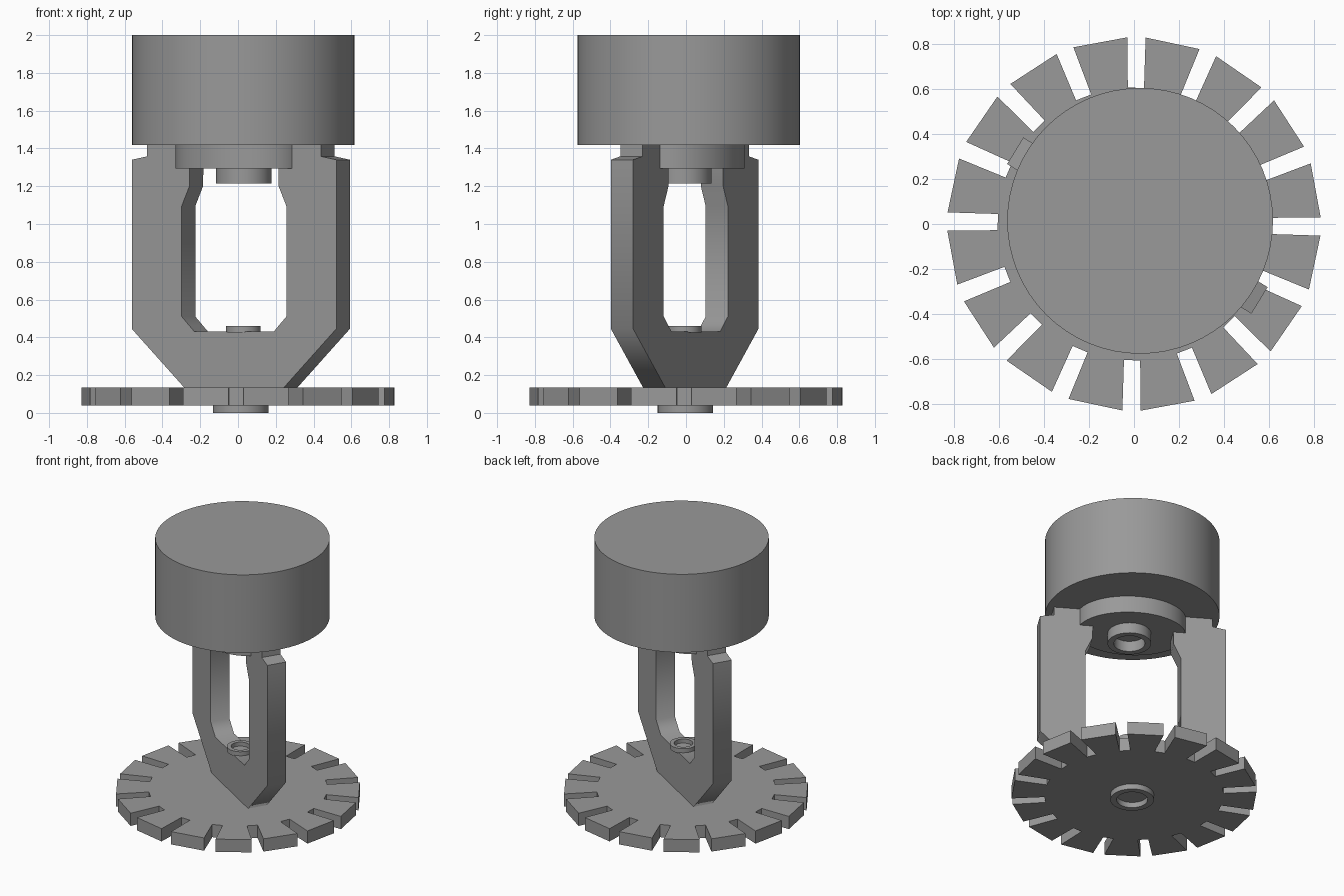
import bpy, bmesh
from math import cos, sin, pi, radians, sqrt
from mathutils import Vector

if "Cube" in bpy.data.objects:
    bpy.data.objects.remove(bpy.data.objects["Cube"])

PLATE_ANGLE = radians(-31.5)

metal = bpy.data.materials.new("dark_metal")
metal.diffuse_color = (0.32, 0.32, 0.32, 1)
metal.use_nodes = True
metal.node_tree.nodes["Principled BSDF"].inputs["Base Color"].default_value = metal.diffuse_color


def finish(bm, name, loc=(0, 0, 0), rot_z=0.0, smooth=0):
    bmesh.ops.recalc_face_normals(bm, faces=bm.faces)
    mesh = bpy.data.meshes.new(name)
    bm.to_mesh(mesh)
    bm.free()
    mesh.materials.append(metal)
    ob = bpy.data.objects.new(name, mesh)
    bpy.context.collection.objects.link(ob)
    ob.location = loc
    ob.rotation_euler.z = rot_z
    if smooth:
        bpy.ops.object.select_all(action='DESELECT')
        ob.select_set(True)
        bpy.context.view_layer.objects.active = ob
        bpy.ops.object.shade_smooth_by_angle(angle=radians(smooth))
    return ob


def extrude(name, points, vec, **kw):
    """Closed outline of 3D points, extruded along vec."""
    bm = bmesh.new()
    face = bm.faces.new([bm.verts.new(p) for p in points])
    out = bmesh.ops.extrude_face_region(bm, geom=[face], use_keep_orig=True)
    verts = [g for g in out['geom'] if isinstance(g, bmesh.types.BMVert)]
    bmesh.ops.translate(bm, vec=Vector(vec), verts=verts)
    return finish(bm, name, **kw)


def disc(name, x, y, z0, z1, ra, rb, rot=0.0, n=64):
    pts = [(ra * cos(2 * pi * i / n), rb * sin(2 * pi * i / n), z0) for i in range(n)]
    return extrude(name, pts, (0, 0, z1 - z0), loc=(x, y, 0), rot_z=rot, smooth=30)


def ring(name, x, y, z0, z1, r_out, r_in, n=48):
    bm = bmesh.new()
    section = [(r_in, z0), (r_out, z0), (r_out, z1), (r_in, z1)]
    loops = [[bm.verts.new((r * cos(2 * pi * i / n), r * sin(2 * pi * i / n), z))
              for i in range(n)] for r, z in section]
    for k in range(4):
        a, b = loops[k], loops[(k + 1) % 4]
        for i in range(n):
            j = (i + 1) % n
            bm.faces.new((a[i], a[j], b[j], b[i]))
    return finish(bm, name, loc=(x, y, 0), smooth=30)


# Large cap on top
disc("top_cap", 0.027, 0.014, 1.418, 2.0, 0.589, 0.589)

# Oval collar and hollow outlet under the cap
disc("collar", 0.02, -0.004, 1.293, 1.42, 0.37, 0.29, PLATE_ANGLE)
ring("outlet", 0.031, -0.012, 1.215, 1.30, 0.147, 0.105)

# Yoke frame: half profile mirrored into a U-shaped plate
half = [(0.31, 0.135), (0.635, 0.445), (0.635, 1.34), (0.54, 1.358), (0.54, 1.42),
        (0.272, 1.42), (0.277, 1.2), (0.325, 1.095), (0.325, 0.51), (0.246, 0.43)]
outline = half + [(-u, z) for u, z in reversed(half)]
extrude("yoke_frame", [(u, -0.069, z) for u, z in outline], (0, 0.138, 0),
        loc=(0.015, -0.007, 0), rot_z=PLATE_ANGLE, smooth=55)

# Slotted deflector disc with 16 flat-ended teeth
R, r_slot, teeth = 0.828, 0.605, 16
pts = []
for k in range(teeth):
    a = 2 * pi * k / teeth - radians(0.8)
    for r, w in ((R, -0.04), (r_slot, -0.036), (r_slot, 0.036), (R, 0.04)):
        u = sqrt(r * r - w * w)
        pts.append((u * cos(a) - w * sin(a), u * sin(a) + w * cos(a), 0.04))
extrude("deflector", pts, (0, 0, 0.095))

# Screw ends above and below the deflector
ring("screw_tip", 0.028, -0.01, 0.425, 0.46, 0.092, 0.063)
ring("screw_head", 0.014, -0.003, 0.0, 0.045, 0.147, 0.105)
